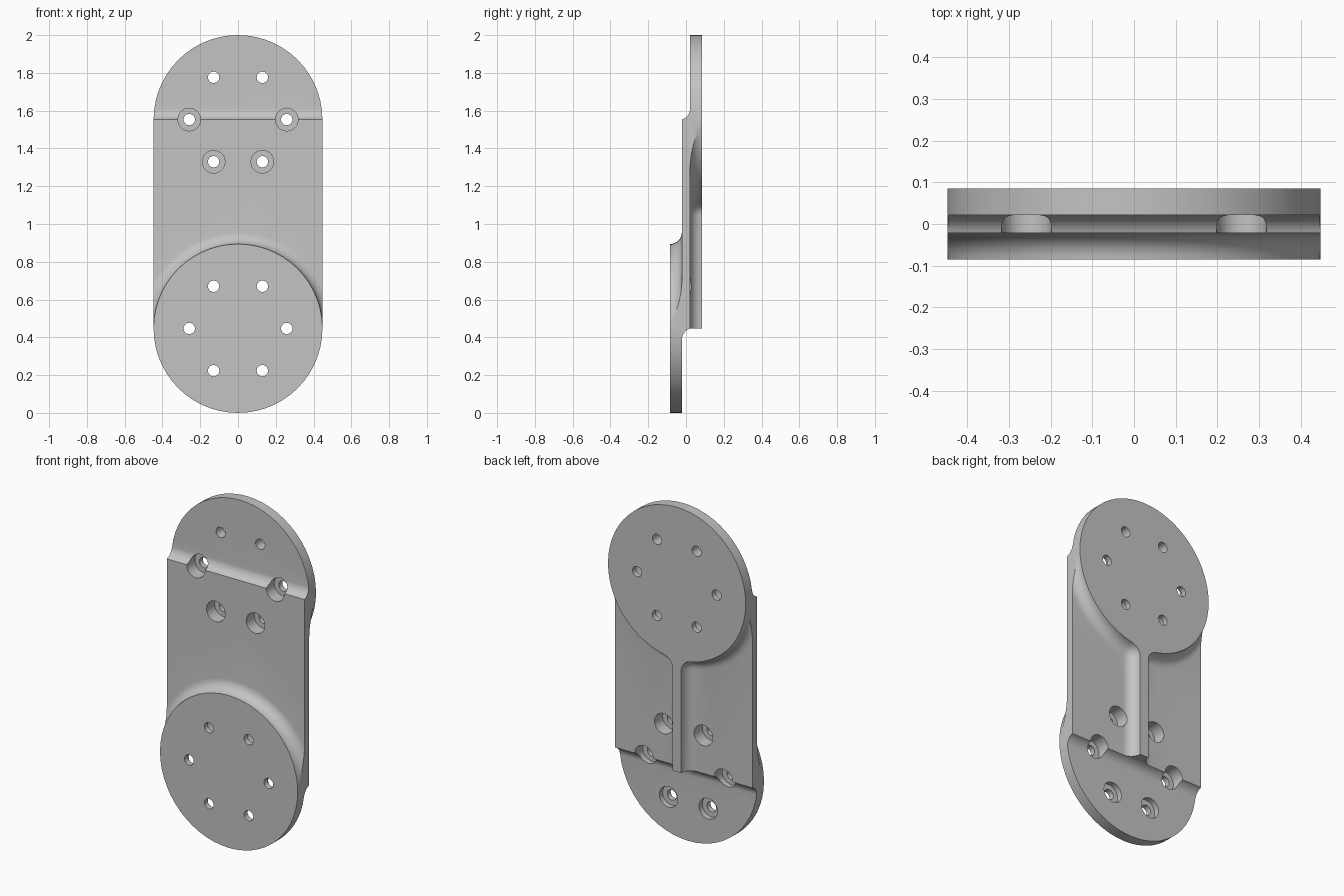
import bpy, bmesh
from math import sin, cos, pi, sqrt, atan2, radians

cube = bpy.data.objects.get("Cube")
if cube:
    bpy.data.objects.remove(cube)

R = 0.447            # pad radius
LOW, HIGH = R, 2 - R  # pad centre heights
OUT, IN = 0.085, 0.022  # outer and inner pad faces
F = OUT - IN         # fillet radius
FLOOR = 0.053        # counterbore floor

steel = bpy.data.materials.new("satin grey")
steel.use_nodes = True
grey = (0.55, 0.55, 0.55, 1)
steel.diffuse_color = grey
steel.node_tree.nodes["Principled BSDF"].inputs["Base Color"].default_value = grey


def loft(name, rings):
    """Closed solid through rings of matching points."""
    bm = bmesh.new()
    loops = [[bm.verts.new(p) for p in ring] for ring in rings]
    for a, b in zip(loops, loops[1:]):
        for i in range(len(a)):
            j = (i + 1) % len(a)
            bm.faces.new((a[i], a[j], b[j], b[i]))
    bm.faces.new(loops[0])
    bm.faces.new(loops[-1])
    bmesh.ops.recalc_face_normals(bm, faces=bm.faces)
    me = bpy.data.meshes.new(name)
    bm.to_mesh(me)
    bm.free()
    me.materials.append(steel)
    ob = bpy.data.objects.new(name, me)
    bpy.context.collection.objects.link(ob)
    return ob


def prism(name, outline, y0, y1):
    return loft(name, [[(x, y, z) for x, z in outline] for y in (y0, y1)])


def arc(cx, cz, r, a0, a1, n):
    return [(cx + r * cos(a0 + (a1 - a0) * i / n),
             cz + r * sin(a0 + (a1 - a0) * i / n)) for i in range(n + 1)]


def combine(target, tool, operation):
    mod = target.modifiers.new(operation, 'BOOLEAN')
    mod.operation, mod.solver, mod.object = operation, 'EXACT', tool
    bpy.context.view_layer.objects.active = target
    bpy.ops.object.modifier_apply(modifier=mod.name)
    bpy.data.objects.remove(tool)


def cut_holes(target, spots, radius, y0, y1):
    for x, z in spots:
        circle = arc(x, z, radius, 0, 2 * pi, 28)[:-1]
        combine(target, prism("hole_cutter", circle, y0, y1), 'DIFFERENCE')


# Stepped side profile: thin web with a filleted step at each end
drop = F - sqrt(F * F - (F - 2 * IN) ** 2)
start = -atan2(F - 2 * IN, F - drop)
step = [(F - IN - F * cos(t), LOW - F + drop + F * sin(t))
        for t in [(pi / 2 + start) * i / 8 for i in range(9)]]
half = [(-IN, LOW), (-OUT, LOW), (-OUT, 0), (-IN, 0)] + step + [(IN, LOW)]
profile = half + [(-y, 2 - z) for y, z in half]
bracket = loft("offset_bracket", [[(x, y, z) for y, z in profile] for x in (-R, R)])

# Round both ends of the plate
capsule = arc(0, HIGH, R, 0, pi, 28) + arc(0, LOW, R, pi, 2 * pi, 28)
combine(bracket, prism("capsule_cutter", capsule, -1, 1), 'INTERSECT')


def disc_outline(d):
    return arc(0, LOW, R + d, 0, 2 * pi, 56)[:-1]


def rib_outline(d, w=0.028, q=0.07):
    """Upper pad joined to a central rib by rounded inner corners."""
    cx = w + q
    cz = HIGH - sqrt((R + q) ** 2 - cx ** 2)
    a = atan2(HIGH - cz, -cx)
    side = [(w + d, 0.3)] + arc(cx, cz, q - d, pi, a, 8)
    side += arc(0, HIGH, R + d, a - pi, 1, 28)[1:]
    return side + [(-x, z) for x, z in reversed(side)]


# Raised pads whose walls sweep into the web
for name, outline, sign in (("front_pad", disc_outline, -1), ("back_pad_and_rib", rib_outline, 1)):
    levels = [(F * (1 - cos(t)), OUT - F * sin(t)) for t in [pi / 2 * i / 8 for i in range(9)]]
    levels.append((F, 0))
    pad = loft(name, [[(x, sign * y, z) for x, z in outline(d)] for d, y in levels])
    box = [(-R, LOW), (R, LOW), (R, HIGH), (-R, HIGH)]
    combine(pad, prism("pad_trim", box, -1, 1), 'INTERSECT')
    combine(bracket, pad, 'UNION')

# Six bolt holes per pad; all low ones and the high ones in the web are counterbored
for centre in (LOW, HIGH):
    ring = arc(0, centre, 0.258, 0, 2 * pi, 6)[:-1]
    cut_holes(bracket, ring, 0.03, -1, 1)
    if centre == LOW:
        cut_holes(bracket, ring, 0.06, -FLOOR, 0.2)
    else:
        in_web = [p for p in ring if p[1] < HIGH + 0.1]
        cut_holes(bracket, in_web, 0.06, -0.2, FLOOR)

# Smooth curved walls, keep crisp edges
bpy.ops.object.select_all(action='DESELECT')
bracket.select_set(True)
bpy.context.view_layer.objects.active = bracket
bpy.ops.object.shade_smooth_by_angle(angle=radians(30))
